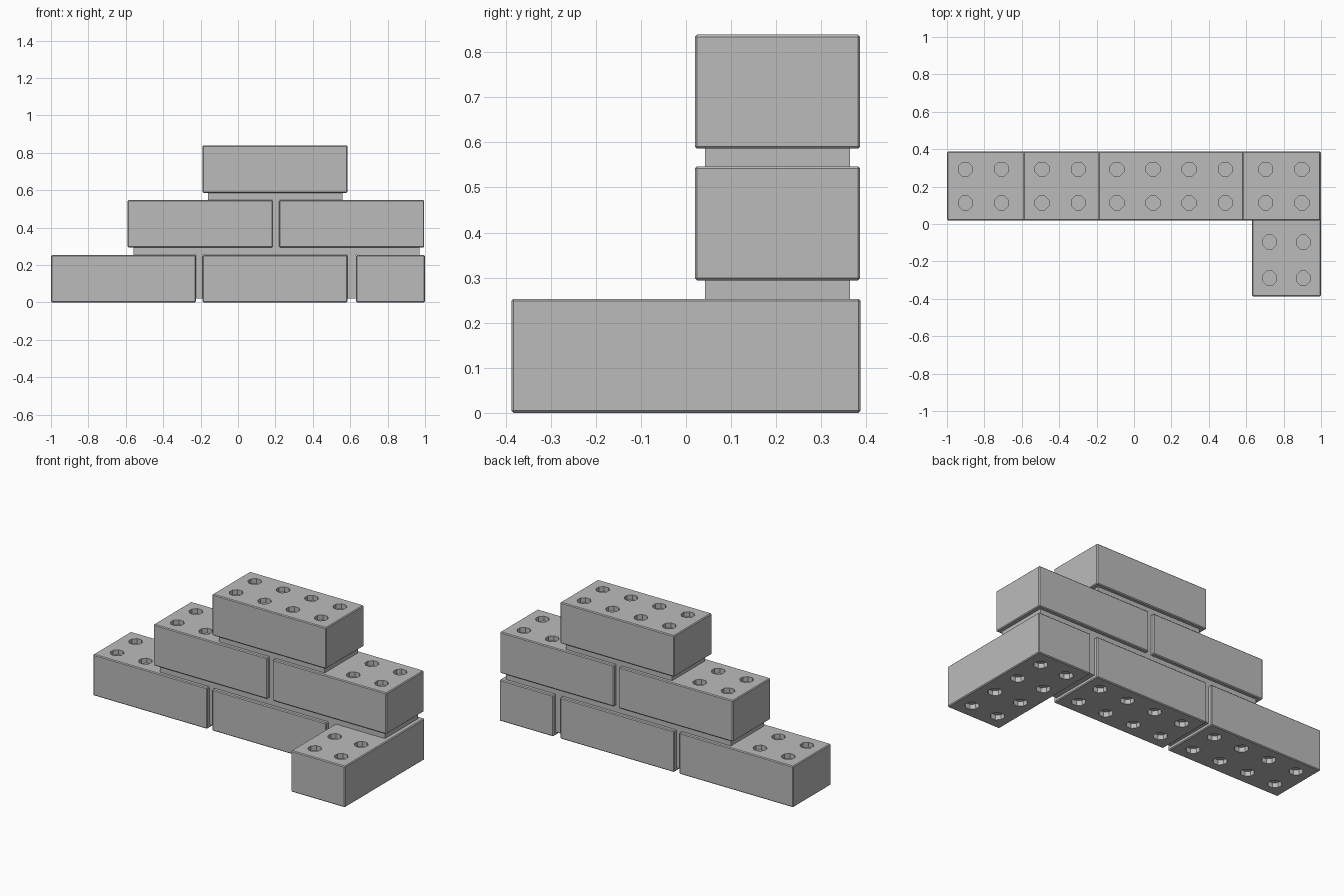
import bpy, bmesh, math
from mathutils import Matrix, Vector

cube = bpy.data.objects.get("Cube")
if cube:
    bpy.data.objects.remove(cube, do_unlink=True)

LENGTH, DEPTH, HEIGHT = 0.775, 0.367, 0.253
ROW_Y = 0.203
HOLE_RADIUS, HOLE_DEPTH = 0.04, 0.03

grey = bpy.data.materials.new("brick_grey")
grey.use_nodes = True
grey.diffuse_color = (0.5, 0.5, 0.5, 1)
grey.node_tree.nodes["Principled BSDF"].inputs["Base Color"].default_value = (0.5, 0.5, 0.5, 1)


def add_object(name, bm):
    mesh = bpy.data.meshes.new(name)
    bm.to_mesh(mesh)
    bm.free()
    mesh.materials.append(grey)
    obj = bpy.data.objects.new(name, mesh)
    bpy.context.collection.objects.link(obj)
    return obj


def box(name, low, high):
    low, high = Vector(low), Vector(high)
    bm = bmesh.new()
    bmesh.ops.create_cube(bm, size=1, matrix=Matrix.Translation((low + high) / 2)
                          @ Matrix.Diagonal((high - low).to_4d()))
    return add_object(name, bm)


def make_brick_mesh():
    # Bevelled block with its base at z = 0
    brick = box("brick_pattern", (-LENGTH / 2, -DEPTH / 2, 0), (LENGTH / 2, DEPTH / 2, HEIGHT))
    bevel = brick.modifiers.new("edges", 'BEVEL')
    bevel.width = 0.005
    bevel.segments = 1

    # Round blind holes, two rows of four on the top and the underside
    bm = bmesh.new()
    for ix in range(4):
        for y in (-0.09, 0.09):
            for z in (0, HEIGHT):
                spot = Matrix.Translation(((ix - 1.5) * 0.193, y, z))
                turn = Matrix.Rotation(math.pi / 8, 4, 'Z')
                bmesh.ops.create_cone(bm, cap_ends=True, segments=8, radius1=HOLE_RADIUS,
                                      radius2=HOLE_RADIUS, depth=2 * HOLE_DEPTH,
                                      matrix=spot @ turn)
    cutter = add_object("hole_cutter", bm)
    cutter.hide_render = True
    cut = brick.modifiers.new("holes", 'BOOLEAN')
    cut.object = cutter
    cut.solver = 'EXACT'

    graph = bpy.context.evaluated_depsgraph_get()
    mesh = bpy.data.meshes.new_from_object(brick.evaluated_get(graph))
    for obj in (brick, cutter):
        bpy.data.objects.remove(obj, do_unlink=True)
    return mesh


brick_mesh = make_brick_mesh()


def brick(name, x, y, z, quarter_turn=False):
    obj = bpy.data.objects.new(name, brick_mesh)
    obj.location = (x, y, z)
    if quarter_turn:
        obj.rotation_euler.z = math.pi / 2
    bpy.context.collection.objects.link(obj)


# Courses of bricks, the corner one turned towards the front
MID, TOP = 0.294, 0.586
brick("bottom_brick_right", -0.612, ROW_Y, 0)
brick("bottom_brick_middle", 0.198, ROW_Y, 0)
brick("bottom_brick_corner", 0.815, 0, 0, True)
brick("middle_brick_right", -0.202, ROW_Y, MID)
brick("middle_brick_left", 0.608, ROW_Y, MID)
brick("top_brick", 0.198, ROW_Y, TOP)

# Recessed mortar in the flat and upright joints
FRONT, BACK = 0.042, 0.364
for name, x0, x1, z0, z1 in (
        ("lower_bed_mortar", -0.56, 0.97, HEIGHT, MID),
        ("upper_bed_mortar", -0.16, 0.56, MID + HEIGHT, TOP),
        ("bottom_joint_mortar_right", -0.225, -0.19, 0.02, HEIGHT),
        ("bottom_joint_mortar_left", 0.585, 0.632, 0.02, HEIGHT),
        ("middle_joint_mortar", 0.185, 0.221, MID, MID + HEIGHT)):
    box(name, (x0, FRONT, z0), (x1, BACK, z1))
